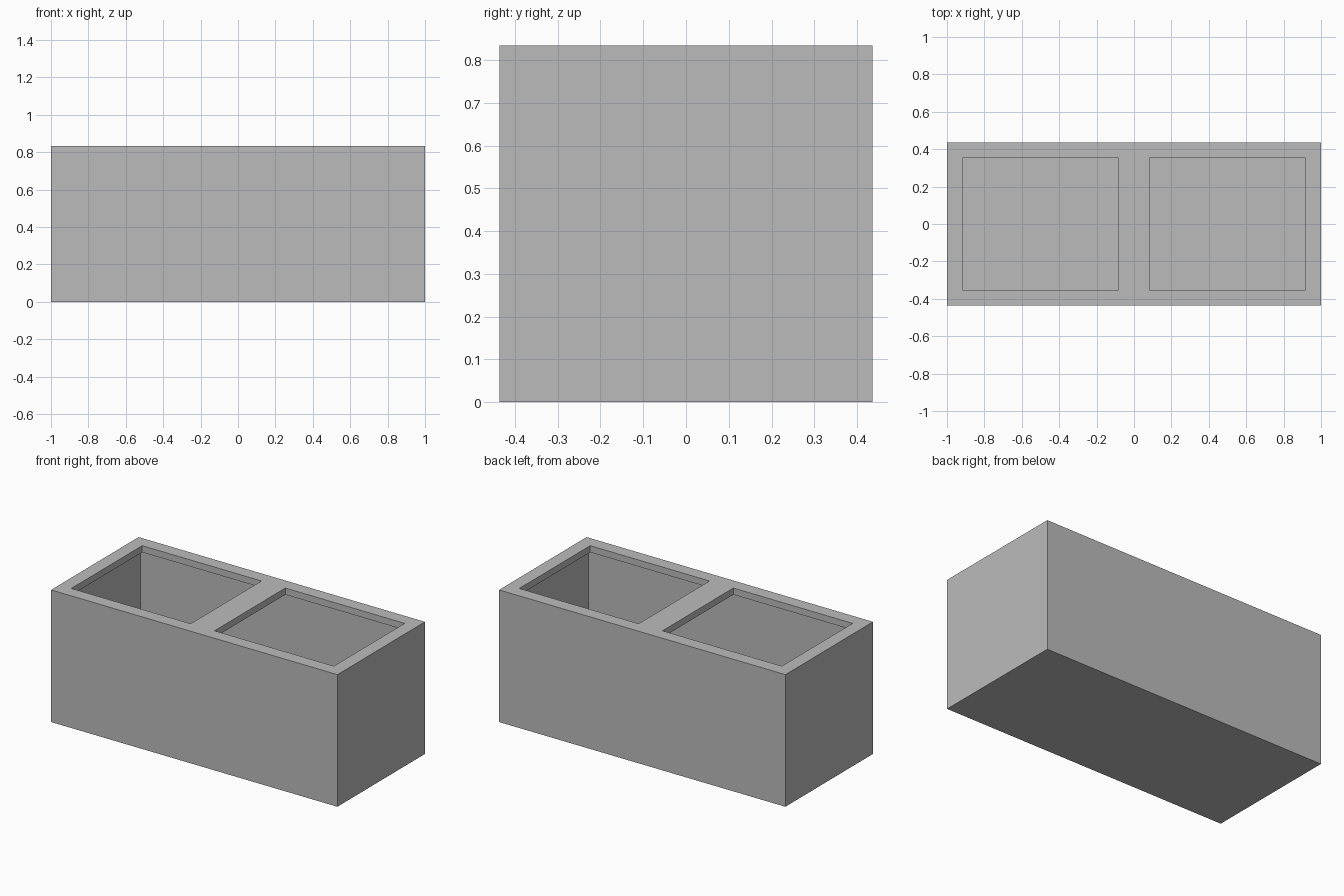
import bpy
import bmesh

default_cube = bpy.data.objects.get("Cube")
if default_cube:
    bpy.data.objects.remove(default_cube, do_unlink=True)

LENGTH, DEPTH, HEIGHT = 2.0, 0.873, 0.834
WALL = 1 / 24          # shell thickness
RIM = 2 * WALL         # rim width around each opening


def make_material(name, color):
    mat = bpy.data.materials.new(name)
    mat.use_nodes = True
    mat.diffuse_color = color
    mat.node_tree.nodes["Principled BSDF"].inputs["Base Color"].default_value = color
    return mat


def box(name, size, center):
    mesh = bpy.data.meshes.new(name)
    bm = bmesh.new()
    bmesh.ops.create_cube(bm, size=1)
    bmesh.ops.scale(bm, vec=size, verts=bm.verts)
    bmesh.ops.translate(bm, vec=center, verts=bm.verts)
    bm.to_mesh(mesh)
    bm.free()
    obj = bpy.data.objects.new(name, mesh)
    bpy.context.collection.objects.link(obj)
    return obj


def cut(target, cutter):
    mod = target.modifiers.new(cutter.name, 'BOOLEAN')
    mod.operation = 'DIFFERENCE'
    mod.solver = 'EXACT'
    mod.object = cutter
    cutter.hide_render = True
    cutter.hide_set(True)


grey = make_material("concrete grey", (0.5, 0.5, 0.5, 1))

# Outer block
block = box("hollow_box", (LENGTH, DEPTH, HEIGHT), (0, 0, HEIGHT / 2))
block.data.materials.append(grey)

# One cavity running under the whole top plate
cavity = box("cavity_cutter",
             (LENGTH - 2 * WALL, DEPTH - 2 * WALL, HEIGHT - 2 * WALL),
             (0, 0, HEIGHT / 2))
cut(block, cavity)

# Two openings through the top plate, leaving an overhanging rim and a bridge
opening_length = LENGTH / 2 - 2 * RIM
for side, label in ((-1, "right"), (1, "left")):
    opening = box(label + "_opening_cutter",
                  (opening_length, DEPTH - 2 * RIM, 4 * WALL),
                  (side * LENGTH / 4, 0, HEIGHT))
    cut(block, opening)

# Apply the cuts and drop the helpers
bpy.context.view_layer.update()
evaluated = block.evaluated_get(bpy.context.evaluated_depsgraph_get())
block.data = bpy.data.meshes.new_from_object(evaluated)
cutters = [mod.object for mod in block.modifiers]
block.modifiers.clear()
for cutter in cutters:
    bpy.data.objects.remove(cutter, do_unlink=True)
